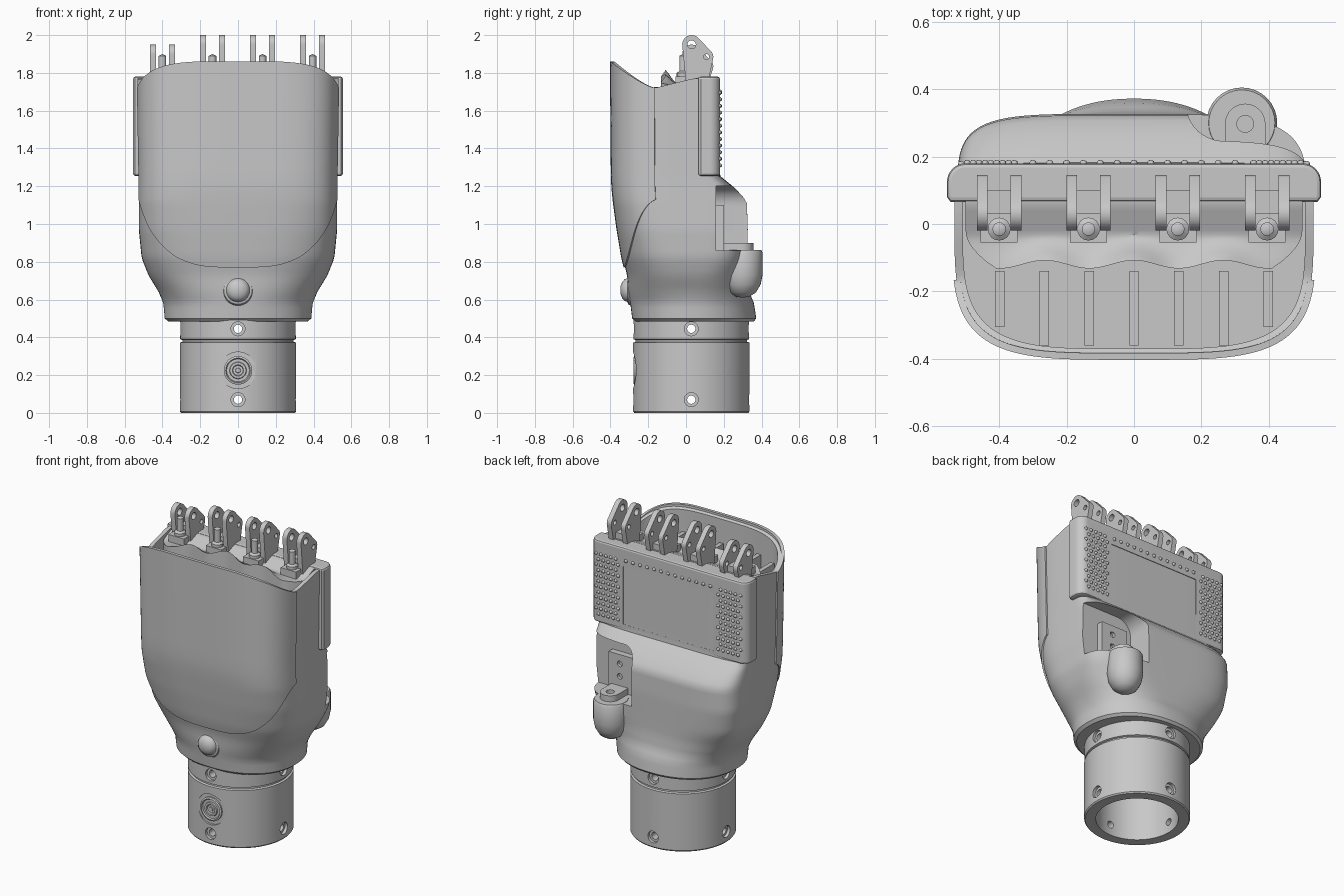
import bpy, bmesh, math
from mathutils import Vector, Matrix, geometry

default_cube = bpy.data.objects.get("Cube")
if default_cube:
    bpy.data.objects.remove(default_cube)

grey = bpy.data.materials.new("warm_grey_plastic")
grey.use_nodes = True
tone = (0.58, 0.58, 0.58, 1)
grey.diffuse_color = tone
grey.node_tree.nodes["Principled BSDF"].inputs["Base Color"].default_value = tone


def finish(name, bm, angle=35):
    bmesh.ops.remove_doubles(bm, verts=bm.verts[:], dist=1e-5)
    bmesh.ops.recalc_face_normals(bm, faces=bm.faces[:])
    mesh = bpy.data.meshes.new(name)
    bm.to_mesh(mesh)
    bm.free()
    obj = bpy.data.objects.new(name, mesh)
    bpy.context.scene.collection.objects.link(obj)
    mesh.materials.append(grey)
    smooth(obj, angle)
    return obj


def activate(obj):
    bpy.ops.object.select_all(action="DESELECT")
    obj.select_set(True)
    bpy.context.view_layer.objects.active = obj


def smooth(obj, angle=35):
    activate(obj)
    bpy.ops.object.shade_smooth_by_angle(angle=math.radians(angle))


def apply(obj, kind, **settings):
    mod = obj.modifiers.new(kind, kind)
    for key, value in settings.items():
        setattr(mod, key, value)
    activate(obj)
    bpy.ops.object.modifier_apply(modifier=mod.name)


def cut(obj, cutter):
    cutter.hide_render = True
    apply(obj, "BOOLEAN", operation="DIFFERENCE", object=cutter, solver="EXACT")
    bpy.data.objects.remove(cutter)
    smooth(obj)


def loft(name, rings, wrap=False, caps=False, loop=True):
    bm = bmesh.new()
    rows = [[bm.verts.new(p) for p in ring] for ring in rings]
    for a, b in zip(rows, rows[1:] + (rows[:1] if wrap else [])):
        for i in range(len(a) if loop else len(a) - 1):
            j = (i + 1) % len(a)
            bm.faces.new((a[i], a[j], b[j], b[i]))
    if caps:
        bm.faces.new(rows[0])
        bm.faces.new(rows[-1])
    return finish(name, bm)


def lathe(name, profile, place, axis=(0, 0, 1), sides=32, wrap=False):
    turn = Vector(axis).to_track_quat("Z", "Y")
    angles = [math.tau * i / sides for i in range(sides)]
    rings = [[Vector(place) + turn @ Vector((r * math.cos(a), r * math.sin(a), h)) for a in angles]
             for r, h in profile]
    return loft(name, rings, wrap)


def rod(name, r, place, axis, length, sides=24):
    return lathe(name, [(0, 0), (r, 0), (r, length), (0, length)], place, axis, sides)


def prism(name, outline, start, end, axis):
    place = {"x": lambda u, v, d: (d, u, v), "y": lambda u, v, d: (u, d, v), "z": lambda u, v, d: (u, v, d)}[axis]
    return loft(name, [[place(u, v, d) for u, v in outline] for d in (start, end)], caps=True)


def box(name, x, y, z):
    return prism(name, [(x[0], y[0]), (x[1], y[0]), (x[1], y[1]), (x[0], y[1])], z[0], z[1], "z")


def arc(cx, cy, r, start, end, steps=8):
    angles = [math.radians(start + (end - start) * i / steps) for i in range(steps + 1)]
    return [(cx + r * math.cos(a), cy + r * math.sin(a)) for a in angles]


# Palm cross sections: height, half width, front, back, front and back squareness
SECTIONS = [(.485, .37, -.27, .36, 2.2, 2.2), (.5, .388, -.285, .372, 2.2, 2.2),
            (.58, .395, -.295, .36, 2.2, 2.3), (.64, .42, -.305, .335, 2.4, 2.6),
            (.73, .475, -.312, .325, 2.7, 3), (.82, .51, -.335, .325, 3, 4),
            (.97, .525, -.36, .327, 3.5, 5), (1.12, .525, -.38, .322, 4, 5),
            (1.19, .525, -.387, .26, 4, 5), (1.25, .525, -.39, .18, 4, 6),
            (1.72, .533, -.395, .175, 4, 6)]
MID_Y, SHOULDER, RIM = .03, 1.2, 1.72


def rim_height(y):
    if y < -.165:
        return RIM + .14 * min(1, (-.165 - y) / .235) ** 1.3
    return RIM + .05 * min(1, (y + .165) / .2)


def skin(t, z, grow=0.0):
    for low, high in zip(SECTIONS, SECTIONS[1:]):
        if z <= high[0]:
            break
    f = (z - low[0]) / (high[0] - low[0])
    _, w, front, back, nf, nb = [a + (b - a) * f for a, b in zip(low, high)]
    c, s = math.cos(t), math.sin(t)
    n, depth = (nb, back - MID_Y) if s > 0 else (nf, MID_Y - front)
    x = math.copysign(abs(c) ** (2 / n), c) * (w + grow)
    y = MID_Y + math.copysign(abs(s) ** (2 / n), s) * (depth + grow)
    if z > SHOULDER:
        z = SHOULDER + (z - SHOULDER) / (RIM - SHOULDER) * (rim_height(y) - SHOULDER)
    return Vector((x, y, z))


# Palm body: outer skin, rolled over the rim into a pocket
turns = [math.tau * i / 128 for i in range(128)]
base = SECTIONS[0][0]
levels = [base, .492, .5] + [.5 + (RIM - .5) * i / 44 for i in range(1, 45)]
rings = [[skin(t, z) for t in turns] for z in levels]
rings.append([skin(t, RIM, -.025) for t in turns])
rings.append([Vector((p.x, p.y, 1.5)) for p in rings[-1]])
palm = loft("palm_body", rings, caps=True)

# Thumb recess, open on the left side
recess = [(.7, .86), (.7, 1.2)] + arc(.26, 1.1, .1, 90, 180) + [(.16, .86)]
cut(palm, prism("recess_cutter", recess, .16, .6, "y"))

# Front cover with a rounded lower edge
cover_rows = []
for v in range(33):
    row = []
    for i in range(65):
        t = math.radians(192 + 156 * i / 64)
        low = .77 + .3 * min(1.2, (abs(skin(t, 1).x) / .5) ** 5)
        row.append(skin(t, low + (RIM - low) * v / 32, .008))
    cover_rows.append(row)
cover = loft("front_cover", cover_rows, loop=False)
apply(cover, "SOLIDIFY", thickness=.02, offset=-1)
smooth(cover)

# Ribs inside the front pocket
for i in range(-3, 4):
    x = i * .133
    box("pocket_rib", (x - .014, x + .014), (-.36 + .006 * i * i * (abs(i) > 2), -.14), (1.45, 1.69))

# Knuckle deck: shallow dip with a scalloped front ridge
KNUCKLES = (-.4, -.135, .13, .395)
bm = bmesh.new()
bmesh.ops.create_grid(bm, x_segments=64, y_segments=20, size=1)
for vert in bm.verts:
    y = .025 + .145 * vert.co.y
    half = .5 - .09 * max(0, -y / .12) ** 3
    x = vert.co.x * half
    scallop = math.cos(math.tau * x / .265)
    lift = max(0, min(1, (-.03 - y) / .085))
    ridge = .08 * (1 - min(1, (x / .47) ** 2)) * (.8 + .2 * scallop)
    z = 1.735 + .04 * max(0, min(1, (y + .04) / .1)) + ridge * lift ** 1.6
    vert.co = (x, y + .012 * scallop * lift, z)
rim = [e for e in bm.edges if e.is_boundary]
skirt = bmesh.ops.extrude_edge_only(bm, edges=rim)["geom"]
for vert in skirt:
    if isinstance(vert, bmesh.types.BMVert):
        vert.co.z = 1.42
bmesh.ops.holes_fill(bm, edges=[e for e in bm.edges if e.is_boundary], sides=0)
finish("knuckle_deck", bm)

# Back plate with a sunken panel
side = [(.545, .066), (.555, .08)] + arc(.5, .125, .055, 0, 90)
plate = prism("back_plate", side + [(-x, y) for x, y in reversed(side)], 1.255, 1.78, "z")
apply(plate, "BEVEL", width=.012, segments=2, limit_method="ANGLE", angle_limit=math.radians(60))
cut(plate, box("panel_cutter", (-.32, .32), (.17, .3), (1.29, 1.66)))

# Raised grip dots
spots = [(side * (.355 + .035 * col + .017 * (row % 2)), 1.31 + .035 * row)
         for side in (-1, 1) for col in range(5) for row in range(12)]
spots += [(.05 * i, 1.7) for i in range(-6, 7)]
bm = bmesh.new()
for x, z in spots:
    bmesh.ops.create_icosphere(bm, subdivisions=1, radius=.012,
                               matrix=Matrix.Translation((x, .18 if abs(x) < .51 else .177, z)))
finish("grip_dots", bm, 60)

# Knuckle hinges: paired lugs, base block and tendon post
for x in KNUCKLES:
    drop = -.05 if x == KNUCKLES[0] else 0
    points = arc(.03, 1.95 + drop, .05, 0, 360, 24) + arc(.105, 1.885 + drop, .04, 0, 360, 20)
    points += [(.115, 1.74), (0, 1.74)]
    outline = [points[i] for i in geometry.convex_hull_2d([Vector(p) for p in points])]
    for offset in (-.05, .05):
        lug = prism("knuckle_lug", outline, x + offset - .016, x + offset + .016, "x")
        for y, z, r in ((.03, 1.95, .022), (.108, 1.885, .015)):
            cut(lug, rod("pin_cutter", r, (x + offset - .1, y, z + drop), (1, 0, 0), .2))
    box("knuckle_base", (x - .055, x + .055), (-.055, .11), (1.7, 1.782))
    box("knuckle_web", (x - .04, x + .04), (.03, .1), (1.75, 1.82))
    lathe("tendon_post", [(0, 0), (.034, 0), (.034, .06), (.02, .07), (.02, .15), (0, .16)],
          (x, -.015, 1.74), sides=16)

# Thumb socket and its hinge bracket
lathe("thumb_socket", [(0, .61), (.035, .615), (.07, .637), (.095, .68), (.105, .73), (.105, .85),
                       (.098, .862), (0, .862)], (.32, .3, 0))
arm = prism("thumb_bracket", arc(.33, .297, .06, 0, 180, 16) + [(.27, .15), (.39, .15)], .85, .9, "z")
cut(arm, rod("pivot_cutter", .025, (.33, .297, .8), (0, 0, 1), .2))
mount = box("thumb_mount", (.22, .41), (.14, .2), (.85, 1.1))
for z in (.96, 1.04):
    cut(mount, rod("mount_cutter", .018, (.33, .18, z), (0, 1, 0), .1))

# Hollow wrist tube with a groove under the collar
CENTRE = Vector((0, .028, 0))
wrist = lathe("wrist_tube", [(.24, 0), (.302, 0), (.308, .008), (.308, .372), (.295, .376), (.295, .386),
                             (.306, .39), (.306, .495), (.24, .495)], CENTRE, sides=96, wrap=True)
for z in (.07, .445):
    middle = CENTRE + Vector((0, 0, z))
    for axis in (Vector((1, 0, 0)), Vector((0, 1, 0))):
        cut(wrist, rod("screw_cutter", .022, middle - axis * .5, axis, 1))
        for way in (axis, -axis):
            cut(wrist, rod("sink_cutter", .037, middle + way * .288, way, .2))

# Push button in a round flat on the wrist
front = (0, -1, 0)
cut(wrist, rod("button_cutter", .097, (0, -.266, .225), front, .2, 48))
lathe("wrist_button", [(0, 0), (.075, 0), (.075, .02), (.065, .024), (.06, .016), (.045, .016), (.042, .024),
                       (.03, .024), (.026, .016), (.014, .016), (.012, .022), (0, .022)],
      (0, -.255, .225), front, 48)

# Round release knob below the cover
lathe("release_knob", [(.085, 0), (.075, .018), (.062, .022), (.058, .036), (.043, .05), (.022, .058), (0, .06)],
      (0, -.288, .65), front, 40)
